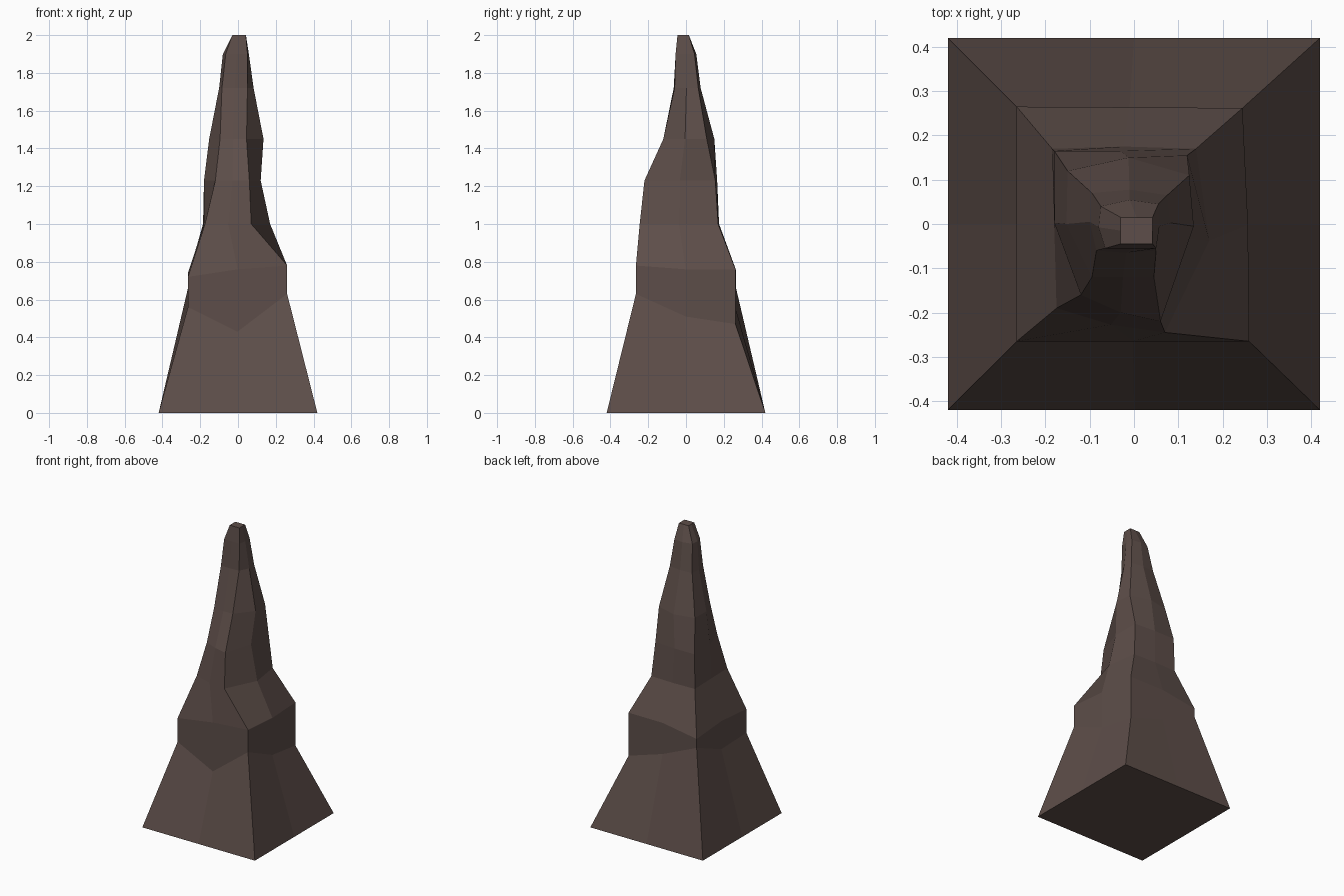
import bpy, bmesh
from mathutils import Vector

if "Cube" in bpy.data.objects:
    bpy.data.objects.remove(bpy.data.objects["Cube"])

rock = bpy.data.materials.new("dark_brown_rock")
rock.diffuse_color = (0.11, 0.076, 0.067, 1)
rock.use_nodes = True
rock.node_tree.nodes["Principled BSDF"].inputs["Base Color"].default_value = rock.diffuse_color

# Heights round the cliff band: corner, mid-side, corner ... from front left
LEDGE_LOW = (.56, .43, .63, .51, .47, .55, .66, .55)
LEDGE_TOP = (.72, .76, .78, .76, .76, .76, .72, .74)

# Ring: height, corners (front left, front right, back right, back left),
# outward bulge of the front, right, back and left sides
NONE = (0, 0, 0, 0)
BAND = ((-.265, -.265), (.26, -.265), (.245, .262), (-.265, .265))
RINGS = [
    (0, ((-.42, -.42), (.42, -.42), (.42, .42), (-.42, .42)), NONE),
    (LEDGE_LOW, BAND, (0, .005, 0, 0)),
    (LEDGE_TOP, BAND, (0, .005, 0, 0)),
    (1.0, ((-.175, -.19), (.07, -.245), (.14, .17), (-.185, .17)), (.01, .065, .005, 0)),
    (1.23, ((-.12, -.16), (.06, -.22), (.12, .155), (-.18, .165)), (.01, .03, .005, .03)),
    (1.45, ((-.095, -.12), (.045, -.12), (.125, .11), (-.15, .12)), (0, .05, .035, .03)),
    (1.72, ((-.085, -.06), (.05, -.06), (.075, .065), (-.095, .07)), (.005, .02, .01, .01)),
    (1.9, ((-.065, -.055), (.05, -.055), (.055, .045), (-.075, .04)), (0, .005, .012, .01)),
    (2.0, ((-.03, -.045), (.042, -.045), (.042, .015), (-.03, .015)), NONE),
]
OUT = ((0, -1), (1, 0), (0, 1), (-1, 0))

# Rock spire: faceted square rings joined into a closed shell
bm = bmesh.new()
loops = []
for height, corners, bulge in RINGS:
    pts = []
    for i in range(4):
        a, b = Vector(corners[i]), Vector(corners[(i + 1) % 4])
        pts += [a, (a + b) / 2 + Vector(OUT[i]) * bulge[i]]
    hs = height if isinstance(height, tuple) else (height,) * 8
    loops.append([bm.verts.new((p.x, p.y, h)) for p, h in zip(pts, hs)])
for low, high in zip(loops, loops[1:]):
    for i in range(8):
        j = (i + 1) % 8
        bm.faces.new((low[i], low[j], high[j], high[i]))
bm.faces.new(loops[0][::-1])
bm.faces.new(loops[-1])
bmesh.ops.recalc_face_normals(bm, faces=bm.faces)

mesh = bpy.data.meshes.new("rock_spire")
bm.to_mesh(mesh)
bm.free()
mesh.materials.append(rock)
bpy.context.collection.objects.link(bpy.data.objects.new("rock_spire", mesh))
